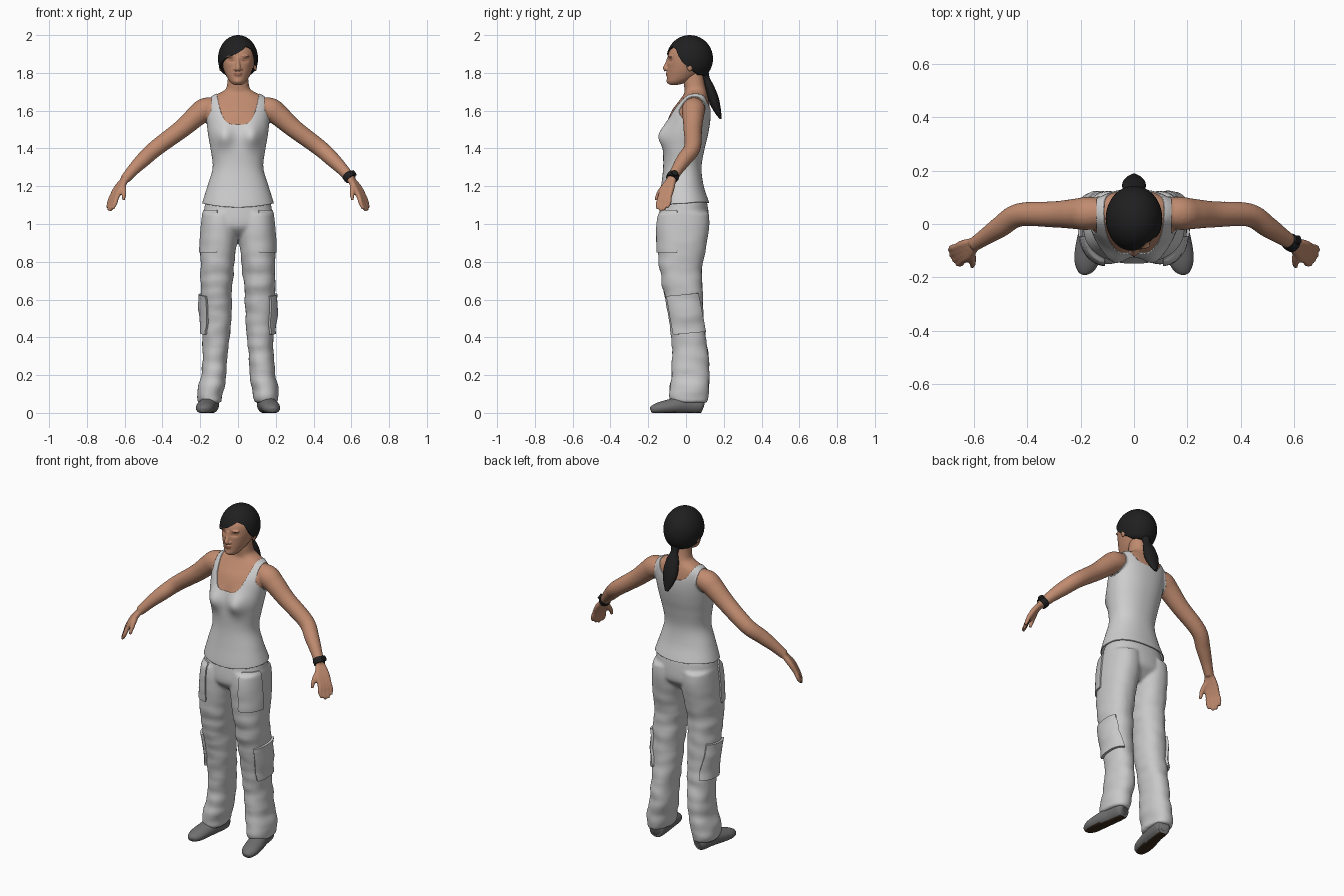
import bpy, bmesh, math
from mathutils import Vector, noise

if "Cube" in bpy.data.objects:
    bpy.data.objects.remove(bpy.data.objects["Cube"])


def material(name, r, g, b):
    m = bpy.data.materials.new(name)
    m.diffuse_color = (r, g, b, 1)
    m.use_nodes = True
    m.node_tree.nodes["Principled BSDF"].inputs["Base Color"].default_value = m.diffuse_color
    return m


SKIN = material("skin", .53, .26, .16)
LIP = material("dark_skin", .36, .15, .09)
SHIRT = material("shirt_grey", .62, .62, .62)
PANTS = material("trouser_grey", .58, .58, .58)
HAIR = material("black", .014, .014, .014)
SHOE = material("shoe_grey", .16, .16, .16)
SOLE = material("sole_brown", .045, .024, .012)


def spline(rows, n=5):
    """Catmull-Rom through rows of numbers"""
    rows = [Vector(r) for r in rows]
    p = [rows[0]] + rows + [rows[-1]]
    out = []
    for a, b, c, d in zip(p, p[1:], p[2:], p[3:]):
        for i in range(n):
            t = i / n
            out.append(.5 * (2 * b + (c - a) * t + (2 * a - 5 * b + 4 * c - d) * t * t
                             + (3 * b - a - 3 * c + d) * t ** 3))
    return out + [rows[-1]]


def skin_rings(bm, rings):
    rings = [[bm.verts.new(p) for p in r] for r in rings]
    n = len(rings[0])
    for a, b in zip(rings, rings[1:]):
        for i in range(n):
            bm.faces.new((a[i], a[(i + 1) % n], b[(i + 1) % n], b[i]))
    bm.faces.new(rings[0][::-1])
    bm.faces.new(rings[-1])


def stack(bm, rows, side=1, n=48, power=.9):
    """Horizontal sections: z, x0, x1, y0, y1"""
    rings = []
    for z, x0, x1, y0, y1 in spline(rows):
        ring = []
        for i in range(n):
            c, s = math.cos(math.tau * i / n), math.sin(math.tau * i / n)
            c, s = (math.copysign(abs(k) ** power, k) for k in (c, s))
            ring.append((side * ((x0 + x1) / 2 + (x1 - x0) / 2 * c),
                         (y0 + y1) / 2 + (y1 - y0) / 2 * s, z))
        rings.append(ring)
    skin_rings(bm, rings)


def tube(bm, rows, side=1, ref=(0, 1, 0), n=20, floor=-1, steps=5):
    """Sections along a path: x, y, z, radius a, radius b"""
    pts = spline([r if len(r) == 5 else (*r, r[3]) for r in rows], steps)
    rings = []
    for i, p in enumerate(pts):
        t = (pts[min(i + 1, len(pts) - 1)] - pts[max(i - 1, 0)]).to_3d().normalized()
        u = t.cross(Vector(ref)).normalized()
        w = u.cross(t)
        ring = []
        for k in range(n):
            a = math.tau * k / n
            q = p.to_3d() + u * p[3] * math.cos(a) + w * p[4] * math.sin(a)
            ring.append((side * q.x, q.y, max(q.z, floor)))
        rings.append(ring)
    skin_rings(bm, rings)


def ball(bm, loc, size):
    vs = bmesh.ops.create_uvsphere(bm, u_segments=20, v_segments=12, radius=1)["verts"]
    for v in vs:
        v.co = Vector(loc) + Vector(a * b for a, b in zip(v.co, size))


def finish(bm, name, *mats, angle=40):
    bmesh.ops.recalc_face_normals(bm, faces=bm.faces)
    me = bpy.data.meshes.new(name)
    bm.to_mesh(me)
    bm.free()
    for m in mats:
        me.materials.append(m)
    me.shade_smooth()
    me.set_sharp_from_angle(angle=math.radians(angle))
    ob = bpy.data.objects.new(name, me)
    bpy.context.collection.objects.link(ob)
    return ob


def fuse(bm, voxel, smooth):
    """Merge overlapping volumes into one smooth skin"""
    ob = finish(bm, "fuse_temp")
    m = ob.modifiers.new("merge", 'REMESH')
    m.mode, m.voxel_size = 'VOXEL', voxel
    m = ob.modifiers.new("soften", 'SMOOTH')
    m.factor, m.iterations = .5, smooth
    dg = bpy.context.evaluated_depsgraph_get()
    out = bmesh.new()
    out.from_mesh(ob.evaluated_get(dg).to_mesh())
    bpy.data.objects.remove(ob)
    out.normal_update()
    return out


def cut(bm, f):
    """Cut the mesh along f = 0 and return the faces where f > 0"""
    val = {v: f(v.co) for v in bm.verts}
    new = []
    for e in list(bm.edges):
        a, b = e.verts
        if val[a] * val[b] < 0:
            new.append(bmesh.utils.edge_split(e, a, val[a] / (val[a] - val[b]))[1])
    bmesh.ops.connect_verts(bm, verts=new)
    return [q for q in bm.faces if f(q.calc_center_median()) > 0]


# Upper body with arms and hands, fused
bm = bmesh.new()
torso = [(1.04, .19, -.146, .128), (1.1, .188, -.144, .122), (1.2, .158, -.128, .09), (1.3, .13, -.117, .078),
         (1.4, .142, -.118, .095), (1.47, .154, -.117, .112), (1.54, .162, -.1, .124), (1.6, .166, -.075, .127),
         (1.645, .16, -.042, .122), (1.675, .135, -.02, .115), (1.695, .095, -.008, .11), (1.715, .065, -.008, .105),
         (1.75, .056, -.012, .097), (1.8, .052, -.01, .09)]
stack(bm, [(z, -w, w, a, b) for z, w, a, b in torso])
for s in (1, -1):
    tube(bm, [(.1, .045, 1.615, .05), (.17, .04, 1.607, .062), (.22, .038, 1.572, .057), (.3, .036, 1.502, .049),
              (.43, .034, 1.405, .044), (.5, -.01, 1.342, .04), (.555, -.047, 1.287, .032),
              (.6, -.077, 1.235, .026)], s)
    # Fingers run from the wrist so that they form the palm
    for k, l in ((-1.5, .062), (-.5, .078), (.5, .082), (1.5, .07)):
        w, d = Vector((-.5, -.85, 0)) * k, Vector((.33, -.2, -.92))
        knuckle = Vector((.655, -.112, 1.143)) + w * .019
        rows = [(Vector((.602, -.078, 1.232)) + w * .008, .016), (Vector((.63, -.098, 1.19)) + w * .017, .016),
                (knuckle, .0135), (knuckle + d * l * .55 + w * .004, .0115), (knuckle + d * l, .008)]
        tube(bm, [(*p, r) for p, r in rows], s, n=12)
    tube(bm, [(.612, -.088, 1.22, .016), (.606, -.125, 1.187, .015), (.604, -.148, 1.155, .012),
              (.606, -.16, 1.125, .008)], s, n=12)
bm = fuse(bm, .006, 4)
for v in bm.verts:
    x, y, z = v.co
    if y < 0 and abs(x) < .18:
        v.co.y -= .034 * math.exp(-((abs(x) - .075) / .045) ** 2 - ((z - 1.465) / .06) ** 2)


def garment(p):
    """Positive where the tank top covers the body"""
    t = min(max((p.y + .02) / .08, 0), 1)
    low = 1.525 + .085 * t
    neck = low + (1.688 - low) * (abs(p.x) / .112) ** 4 - p.z
    return min(neck, .139 + .5 * max(0, 1.6 - p.z) - abs(p.x))


# Tank top, lifted slightly off the skin
top = bm.copy()
keep = set(cut(top, lambda p: min(garment(p), p.z - 1.088 - .6 * p.x ** 2 - max(p.y, 0) * .2)))
bmesh.ops.delete(top, geom=[f for f in top.faces if f not in keep], context='FACES')
top.normal_update()
for v in top.verts:
    v.co += v.normal * .004
shirt = finish(top, "tank_top", SHIRT)
m = shirt.modifiers.new("cloth", 'SOLIDIFY')
m.thickness = .006
bmesh.ops.delete(bm, geom=cut(bm, lambda p: garment(p) - .008), context='FACES')
finish(bm, "arms_and_chest", SKIN)

# Head with nose, lips and ears
bm = bmesh.new()
head = [(1.737, .022, -.088, -.04), (1.752, .042, -.1, .01), (1.78, .06, -.101, .06), (1.82, .077, -.1, .1),
        (1.87, .088, -.098, .12), (1.92, .086, -.087, .122), (1.96, .06, -.05, .095), (1.985, .025, -.01, .05)]
stack(bm, [(z, -w, w, a, b) for z, w, a, b in head], power=1)
tube(bm, [(0, -.092, 1.88, .009), (0, -.1, 1.85, .01), (0, -.108, 1.826, .014), (0, -.102, 1.815, .012)])
ball(bm, (0, -.098, 1.799), (.022, .01, .006))
ball(bm, (0, -.097, 1.788), (.02, .01, .006))
ball(bm, (0, -.09, 1.757), (.02, .014, .014))
for s in (1, -1):
    ball(bm, (s * .015, -.098, 1.82), (.009, .011, .008))
    ball(bm, (s * .035, -.08, 1.887), (.026, .014, .008))
    ball(bm, (s * .092, .02, 1.84), (.009, .018, .032))
bm = fuse(bm, .004, 3)
for v in bm.verts:  # eye sockets
    if v.co.y < -.04:
        v.co.y += .008 * math.exp(-((abs(v.co.x) - .036) / .018) ** 2 - ((v.co.z - 1.867) / .011) ** 2)
for hx, hz, a, b in ((0, 1.793, .023, .01), (.037, 1.865, .017, .0045), (.037, 1.888, .022, .003)):
    for f in cut(bm, lambda p: 1 - ((abs(p.x) - hx) / a) ** 2 - ((p.z - hz) / b) ** 2 if p.y < -.04 else -1):
        f.material_index = 1
finish(bm, "head", SKIN, LIP, angle=60)

# Hair cap with a swept hairline
LINE = [(-180, 1.785), (-120, 1.79), (-90, 1.81), (-70, 1.84), (-40, 1.875), (0, 1.905), (30, 1.94),
        (50, 1.925), (70, 1.86), (90, 1.82), (120, 1.79), (180, 1.785)]


def hairline(d):
    for (a, za), (b, zb) in zip(LINE, LINE[1:]):
        if a <= d <= b:
            return za + (zb - za) * (d - a) / (b - a)


bm = bmesh.new()
rings = []
for j in range(18):
    ring = []
    for i in range(72):
        d = -180 + i * 5
        end = math.asin((hairline(d) - 1.875) / .125)
        e = end + (math.pi / 2 - end) * max(j - 1, 0) / 16.2
        k = math.cos(e) * (.88 if j == 0 else 1)
        a = math.radians(d)
        ring.append((.106 * k * math.sin(a), .02 - .123 * k * math.cos(a), 1.875 + .125 * math.sin(e)))
    rings.append(ring)
skin_rings(bm, rings)
finish(bm, "hair_cap", HAIR, angle=60)

# Ponytail
bm = bmesh.new()
tube(bm, [(0, .095, 1.805, .032, .025), (0, .109, 1.767, .022, .018), (0, .127, 1.72, .038, .024),
          (0, .146, 1.66, .045, .028), (0, .165, 1.605, .034, .02), (0, .184, 1.557, .01, .006)])
finish(bm, "ponytail", HAIR, angle=60)

# Wrist watch on one arm
bm = bmesh.new()
tube(bm, [(.578, -.063, 1.262, .031), (.588, -.07, 1.25, .033), (.598, -.077, 1.238, .031)])
tube(bm, [(.603, -.062, 1.262, .018), (.618, -.058, 1.272, .016)], n=16, steps=1)
finish(bm, "wrist_watch", HAIR)

# Trousers: hips and two legs fused
bm = bmesh.new()
hips = [(1.14, .16, -.12, .1), (1.1, .176, -.135, .114), (1.0, .187, -.147, .122), (.955, .18, -.12, .09),
        (.92, .14, -.07, .05)]
stack(bm, [(z, -w, w, a, b) for z, w, a, b in hips])
leg = [(1.06, .004, .184, -.14, .12), (1.0, .003, .19, -.15, .124), (.93, .003, .195, -.15, .115),
       (.85, .013, .197, -.146, .1), (.75, .025, .196, -.136, .082), (.6, .037, .195, -.108, .088),
       (.5, .04, .19, -.088, .092), (.4, .046, .186, -.077, .102), (.3, .06, .187, -.07, .118),
       (.2, .064, .195, -.075, .121), (.1, .083, .214, -.088, .118), (.055, .09, .208, -.078, .11)]
for s in (1, -1):
    stack(bm, leg, s)
bm = fuse(bm, .009, 4)
for v in bm.verts:  # soft cloth folds
    k = min(max((1 - v.co.z) * 4, 0), 1)
    v.co += v.normal * k * (.002 + .007 * noise.noise(Vector((v.co.x * 9, v.co.y * 9, v.co.z * 17))))


def thigh_pocket(p):
    x = abs(p.x)
    return min(p.z - .85, 1.075 - p.z, x - .108, -.045 - p.y)


def knee_pocket(p):
    y = p.y + .17 * (p.z - .52)
    return min(p.z - .42 - .1 * p.y, .628 + .1 * p.y - p.z, abs(p.x) - .145, y + .078, .078 - y)


# Raised pockets
for rule, height in ((thigh_pocket, .008), (knee_pocket, .014)):
    r = bmesh.ops.extrude_face_region(bm, geom=cut(bm, rule))
    bm.normal_update()
    moved = [(v, v.normal.copy()) for v in r["geom"] if isinstance(v, bmesh.types.BMVert)]
    for v, nrm in moved:
        v.co += Vector((nrm.x, nrm.y, 0)).normalized() * height
    inner = [f for f in bm.faces if not f.calc_area()]
    bmesh.ops.delete(bm, geom=inner, context='FACES')
finish(bm, "trousers", PANTS)

# Shoes with brown soles
for s, name in ((1, "left_shoe"), (-1, "right_shoe")):
    bm = bmesh.new()
    tube(bm, [(.14, .09, .04, .02, .025), (.143, .075, .042, .042, .045), (.152, .0, .045, .047, .05),
              (.168, -.08, .034, .05, .04), (.178, -.14, .025, .046, .032), (.184, -.175, .018, .03, .022),
              (.185, -.187, .014, .012, .012)], s, ref=(0, 0, 1), n=32, floor=0)
    for f in bm.faces:
        f.material_index = int(f.calc_center_median().z < .004)
    finish(bm, name, SHOE, SOLE)
